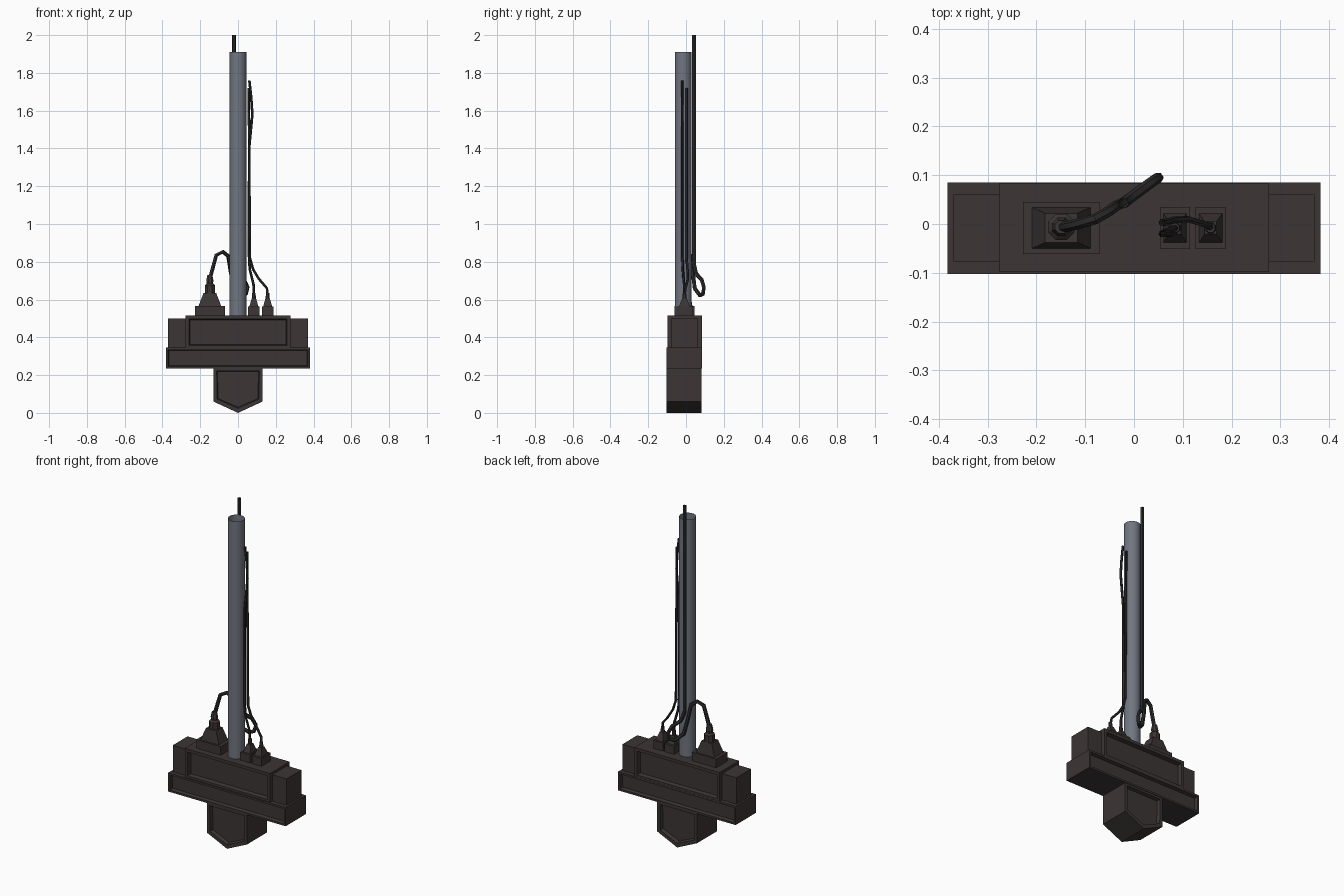
import bpy, bmesh, math
from mathutils import Vector

if "Cube" in bpy.data.objects:
    bpy.data.objects.remove(bpy.data.objects["Cube"])


def material(name, rgb):
    m = bpy.data.materials.new(name)
    m.diffuse_color = (*rgb, 1)
    m.use_nodes = True
    m.node_tree.nodes["Principled BSDF"].inputs["Base Color"].default_value = m.diffuse_color
    return m


CASING = material("dark brown casing", (0.045, 0.036, 0.035))
STEEL = material("blue grey steel", (0.165, 0.18, 0.215))
RUBBER = material("black rubber", (0.028, 0.026, 0.026))


def finish(bm, name, mat, smooth=None):
    bmesh.ops.recalc_face_normals(bm, faces=bm.faces)
    me = bpy.data.meshes.new(name)
    bm.to_mesh(me)
    bm.free()
    me.materials.append(mat)
    ob = bpy.data.objects.new(name, me)
    bpy.context.collection.objects.link(ob)
    if smooth:
        bpy.ops.object.select_all(action='DESELECT')
        ob.select_set(True)
        bpy.context.view_layer.objects.active = ob
        bpy.ops.object.shade_smooth_by_angle(angle=math.radians(smooth))
    return ob


def prism(name, outline, y0, y1, rim=0, depth=0, smooth=None):
    """Extrude an x/z outline along y; optionally recess front and back."""
    bm = bmesh.new()
    face = bm.faces.new([bm.verts.new((x, y0, z)) for x, z in outline])
    ext = bmesh.ops.extrude_face_region(bm, geom=[face])
    bmesh.ops.translate(bm, vec=(0, y1 - y0, 0),
                        verts=[v for v in ext['geom'] if isinstance(v, bmesh.types.BMVert)])
    bmesh.ops.recalc_face_normals(bm, faces=bm.faces)
    if rim:
        bm.normal_update()
        ends = [f for f in bm.faces if abs(f.normal.y) > 0.9]
        bmesh.ops.inset_region(bm, faces=ends, thickness=rim)
        bmesh.ops.inset_region(bm, faces=ends, thickness=0.006, depth=-depth)
    return finish(bm, name, CASING, smooth)


def rect(x0, x1, z0, z1):
    return [(x0, z0), (x1, z0), (x1, z1), (x0, z1)]


def loft(name, cx, cy, rings, sides, mat, smooth=None, capped=True):
    """Stack of (half x, half y, z) rings; four sides makes boxes."""
    bm = bmesh.new()
    k = 1 / math.cos(math.pi / sides)
    loops = []
    for hx, hy, z in rings:
        loops.append([bm.verts.new((cx + k * hx * math.cos((i + .5) * math.tau / sides),
                                    cy + k * hy * math.sin((i + .5) * math.tau / sides), z))
                      for i in range(sides)])
    for a, b in zip(loops, loops[1:]):
        for i in range(sides):
            j = (i + 1) % sides
            bm.faces.new((a[i], a[j], b[j], b[i]))
    if capped:
        bm.faces.new(loops[0])
        bm.faces.new(loops[-1])
    return finish(bm, name, mat, smooth)


def cable(name, points, radius):
    """Six-sided tube through the points, turned into a mesh."""
    cu = bpy.data.curves.new(name + "_path", 'CURVE')
    cu.dimensions = '3D'
    cu.bevel_depth = radius
    cu.bevel_resolution = 1
    sp = cu.splines.new('POLY')
    sp.points.add(len(points) - 1)
    for p, co in zip(sp.points, points):
        p.co = (*co, 1)
    tmp = bpy.data.objects.new(name + "_tmp", cu)
    bpy.context.collection.objects.link(tmp)
    me = bpy.data.meshes.new_from_object(tmp.evaluated_get(bpy.context.evaluated_depsgraph_get()))
    bpy.data.objects.remove(tmp)
    bm = bmesh.new()
    bm.from_mesh(me)
    bpy.data.meshes.remove(me)
    return finish(bm, name, RUBBER, 50)


# Casing: slab, main block, side blocks and pointed lower housing
prism("lower_slab", rect(-.382, .382, .235, .345), -.103, .085, .016, .02)
prism("main_block", rect(-.277, .277, .34, .515), -.098, .084, .025, .025)
for side, s in (("left", -1), ("right", 1)):
    prism(side + "_side_block", rect(*sorted((s * .27, s * .37)), .34, .5), -.077, .06)
prism("pointed_housing", [(-.13, .24), (-.13, .06), (0, .0), (.13, .06), (.13, .24)],
      -.102, .082, .024, .02)

# Open steel pole
loft("pole", 0, -.015, [(.044, .044, .5), (.044, .044, 1.91)], 16, STEEL, 40, capped=False)

# Large plug: square base, tapered hood and stepped collar
loft("large_plug_base", -.149, -.008, [(.079, .053, .51), (.079, .053, .566)], 4, CASING)
loft("large_plug_hood", -.149, -.008, [(.06, .042, .566), (.033, .03, .636)], 4, CASING)
loft("large_plug_collar", -.149, -.006,
     [(.027, .027, .636), (.027, .027, .675), (.017, .017, .685), (.019, .019, .7),
      (.013, .013, .73)], 8, CASING)

# Two small plugs
for i, x in enumerate((.084, .157)):
    n = "small_plug_%d" % (i + 1)
    loft(n + "_base", x, -.008, [(.031, .043, .51), (.031, .043, .562)], 4, CASING)
    loft(n + "_hood", x, -.008, [(.024, .03, .562), (.012, .013, .605)], 4, CASING)
    loft(n + "_collar", x, -.008, [(.011, .011, .605), (.009, .009, .635)], 8, CASING)

# Power cable: arches behind the pole, loops and runs up past its top
cable("power_cable", [(-.149, -.006, .71), (-.138, -.005, .75), (-.115, 0, .835),
                      (-.08, .01, .853), (-.052, .026, .83), (-.037, .037, .74),
                      (-.018, .046, .66), (.02, .074, .622), (.042, .09, .63),
                      (.05, .095, .665), (.032, .083, .705), (-.005, .055, .735),
                      (-.022, .042, .79), (-.022, .042, 2.0)], .011)

# Thin signal cables clipped to the side of the pole
cable("signal_cable_1", [(.084, -.008, .62), (.082, -.01, .68), (.062, -.017, .76),
                         (.057, -.02, .85), (.059, -.02, 1.4), (.076, -.02, 1.58),
                         (.07, -.02, 1.67), (.06, -.02, 1.76)], .007)
cable("signal_cable_2", [(.157, -.008, .62), (.153, -.003, .66), (.11, .01, .71),
                         (.08, .008, .76), (.063, .003, .82), (.057, .003, 1.72)], .007)
